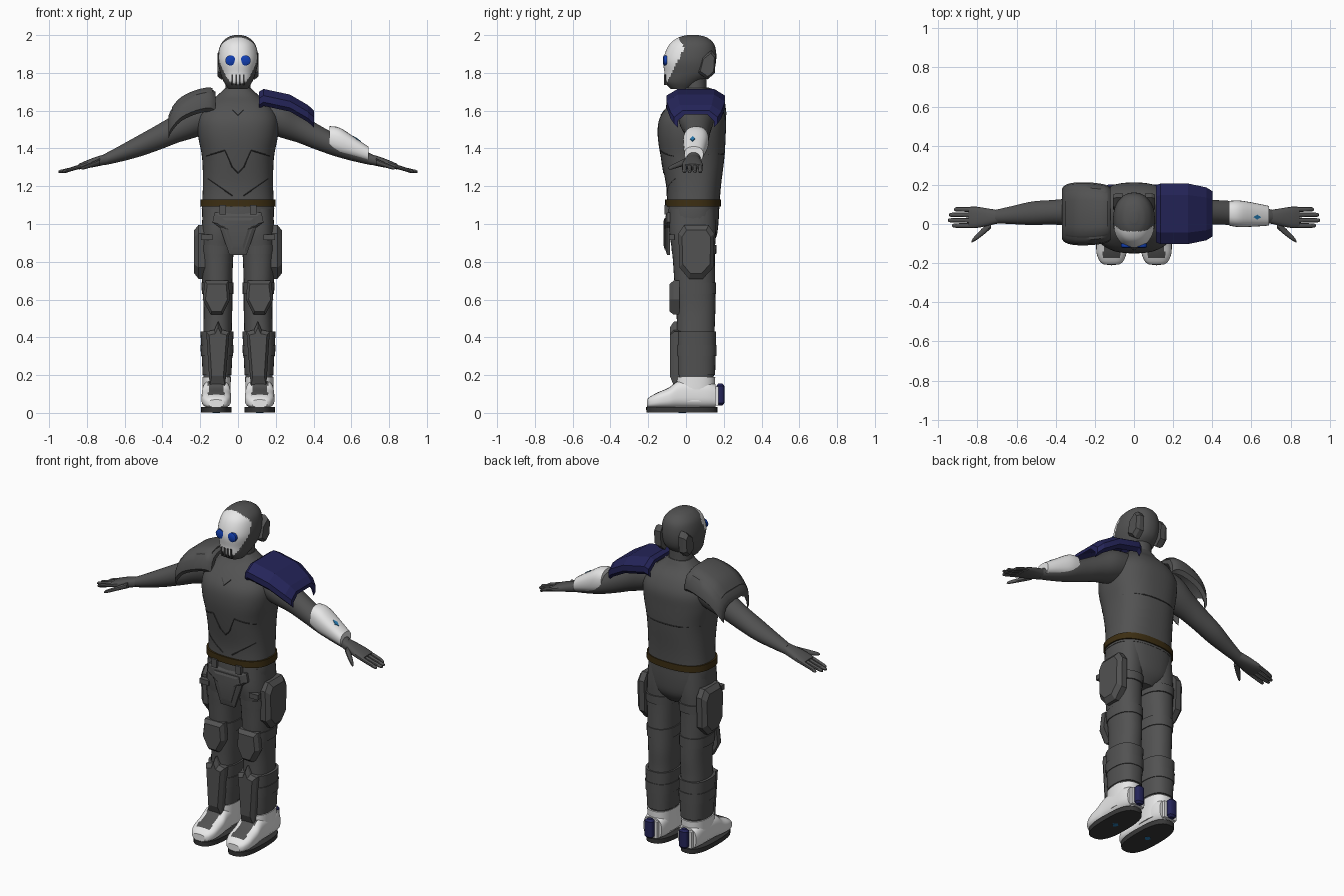
import bpy, bmesh, math
from mathutils import Vector
from mathutils.bvhtree import BVHTree

if "Cube" in bpy.data.objects:
    bpy.data.objects.remove(bpy.data.objects["Cube"], do_unlink=True)


def material(name, r, g, b):
    m = bpy.data.materials.new(name)
    m.use_nodes = True
    m.diffuse_color = (r, g, b, 1)
    m.node_tree.nodes["Principled BSDF"].inputs["Base Color"].default_value = (r, g, b, 1)
    return m


GREY = material("suit_grey", .085, .085, .085)
DARK = material("dark_grey", .04, .04, .04)
WHITE = material("white", .8, .8, .8)
NAVY = material("navy_blue", .018, .018, .1)
BROWN = material("belt_brown", .045, .027, .006)
EYE = material("eye_blue", .006, .05, .45)
MARK = material("marker_blue", .02, .2, .45)

SURFACES = {}


def make(name, rings, mats, rule=None, angle=35):
    """Skin a list of closed rings, cap both ends, smooth soft edges."""
    mats = mats if isinstance(mats, list) else [mats]
    bm = bmesh.new()
    rows = [[bm.verts.new(p) for p in ring] for ring in rings]
    n = len(rows[0])
    for a, b in zip(rows, rows[1:]):
        for i in range(n):
            j = (i + 1) % n
            bm.faces.new((a[i], a[j], b[j], b[i]))
    bm.faces.new(rows[0])
    bm.faces.new(rows[-1])
    bmesh.ops.recalc_face_normals(bm, faces=bm.faces)
    bm.normal_update()
    for f in bm.faces:
        f.smooth = True
        if rule and rule(f.calc_center_median(), f.normal):
            f.material_index = 1
    for e in bm.edges:
        e.smooth = e.calc_face_angle(0) < math.radians(angle)
    SURFACES[name] = BVHTree.FromBMesh(bm)
    mesh = bpy.data.meshes.new(name)
    bm.to_mesh(mesh)
    bm.free()
    for m in mats:
        mesh.materials.append(m)
    obj = bpy.data.objects.new(name, mesh)
    bpy.context.scene.collection.objects.link(obj)
    return obj


def spline(secs, k):
    """Catmull-Rom resampling of section tuples."""
    out = []
    for i in range(len(secs) - 1):
        a, b, c, d = [Vector(secs[max(0, min(len(secs) - 1, i + o))]) for o in (-1, 0, 1, 2)]
        for s in range(k):
            t = s / k
            out.append(b + (c - a) * t / 2 + (2 * a - 5 * b + 4 * c - d) * t * t / 2
                       + (3 * b - a - 3 * c + d) * t ** 3 / 2)
    return out + [Vector(secs[-1])]


AXES = {"X": ((0, 1, 0), (0, 0, 1)), "Y": ((1, 0, 0), (0, 0, 1)), "Z": ((1, 0, 0), (0, 1, 0))}


def loft(name, secs, mats, axis="Z", p=2, n=32, k=4, rule=None, side=1):
    """Sections are (x, y, z, radius, radius) with rounded-box outlines."""
    u, v = map(Vector, AXES[axis])
    rings = []
    for x, y, z, ra, rb in spline(secs, k):
        ring = []
        for i in range(n):
            t = 2 * math.pi * i / n
            c, s = math.cos(t), math.sin(t)
            ring.append(Vector((side * x, y, z))
                        + u * ra * math.copysign(abs(c) ** (2 / p), c)
                        + v * rb * math.copysign(abs(s) ** (2 / p), s))
        rings.append(ring)
    return make(name, rings, mats, rule)


def plate(name, outline, axis, base, depth, mat, side=1, inset=.8):
    """Chamfered armour plate; outline is in the plane across the axis."""
    cu = sum(q[0] for q in outline) / len(outline)
    cv = sum(q[1] for q in outline) / len(outline)
    rings = []
    for f, d in ((1, 0), (1, depth * .6), (inset, depth)):
        pts = [(cu + (a - cu) * f, cv + (b - cv) * f) for a, b in outline]
        if axis == "X":
            rings.append([(side * (base + d), a, b) for a, b in pts])
        else:
            rings.append([(side * a, base + d, b) for a, b in pts])
    return make(name, rings, mat, angle=20)


def box(name, x, y, z, w, d, h, mat):
    corners = [(x + i * w / 2, y + j * d / 2) for i, j in ((-1, -1), (1, -1), (1, 1), (-1, 1))]
    return make(name, [[(a, b, z + s * h / 2) for a, b in corners] for s in (-1, 1)], mat)


def pad(name, path, cross, mat, thick, angle):
    """Shoulder shell: stations (x, z, half width) swept with a drooping section."""
    rings = []
    for x, z, w in path:
        top = [(x, .052 + f * w, z + d) for f, d in cross]
        low = [(x, .052 + f * (w - thick), z + d - thick) for f, d in reversed(cross)]
        rings.append(top + low)
    return make(name, rings, mat, angle=angle)


def seam(name, pts, back=False, r=.003):
    """Thin raised line draped on the torso."""
    rings = []
    way = Vector((0, -1 if back else 1, 0))
    for q, w in zip(pts, pts[1:]):
        a, b = Vector((q[0], 0, q[1])), Vector((w[0], 0, w[1]))
        across = (b - a).cross(way).normalized() * r
        for i in range(9):
            hit = SURFACES["torso"].ray_cast(a.lerp(b, i / 8) - way, way)[0]
            if hit:
                rings.append([hit + across, hit + way * r, hit - across, hit - way * r])
    make(name, rings, DARK)


# Torso, neck, pelvis and belt
loft("torso", [(0, .038, 1.08, .192, .138), (0, .04, 1.2, .186, .145), (0, .035, 1.35, .19, .168),
               (0, .03, 1.47, .212, .18), (0, .035, 1.56, .212, .175), (0, .045, 1.63, .17, .135),
               (0, .05, 1.68, .11, .085), (0, .05, 1.72, .068, .062)], GREY, p=2.5, n=48)
loft("neck", [(0, .05, 1.66, .08, .07), (0, .05, 1.7, .066, .06), (0, .05, 1.8, .066, .06)], GREY)
loft("pelvis", [(0, .037, 1.12, .188, .138), (0, .035, 1.02, .188, .138), (0, .04, .93, .16, .12),
                (0, .04, .87, .07, .08)], GREY, p=2.5)
loft("belt", [(0, .037, 1.092, .2, .147), (0, .037, 1.13, .198, .147)], BROWN, p=2.5, n=48, k=1)
seam("back_seam", [(-.18, 1.37), (.18, 1.37)], back=True)
seam("collar_notch", [(-.03, 1.605), (0, 1.575), (.03, 1.605)])
for s in (1, -1):
    seam("chest_seam", [(s * .17, 1.36), (s * .07, 1.39), (s * .03, 1.3), (0, 1.27)])
    seam("belly_seam", [(s * .16, 1.24), (s * .03, 1.15)])

# Head with painted face
loft("head", [(0, -.025, 1.715, .05, .055), (0, -.015, 1.75, .074, .095), (0, .013, 1.8, .094, .127),
              (0, .02, 1.87, .107, .14), (0, .03, 1.945, .094, .122), (0, .035, 1.985, .06, .08),
              (0, .035, 2, .02, .03)], [GREY, WHITE], p=2.2, n=72, k=8,
     rule=lambda c, nrm: c.y < -.01 - .5 * abs(c.z - 1.93))


def face_y(x, z):
    return SURFACES["head"].ray_cast(Vector((x, -1, z)), Vector((0, 1, 0)))[0].y


for x in (-.03, -.01, .01, .03):
    box("mouth_slot", x, face_y(x, 1.76) + .003, 1.763, .009, .016, .055, DARK)
for s in (1, -1):
    y = face_y(.04, 1.865)
    loft("eye", [(.04, y + .012, 1.866, .027, .027), (.04, y - .004, 1.866, .027, .027),
                 (.04, y - .009, 1.866, .018, .018)], EYE, "Y", n=20, k=1, side=s)
    plate("ear_cover", [(.065, 1.8), (.085, 1.88), (.135, 1.92), (.158, 1.89), (.153, 1.8), (.115, 1.765)],
          "X", .06, .048, GREY, s)

# Arms and hands
for s in (1, -1):
    loft("arm", [(.13, .055, 1.58, .09, .09), (.23, .055, 1.555, .092, .098), (.32, .06, 1.51, .073, .08),
                 (.41, .06, 1.465, .063, .07), (.52, .055, 1.415, .06, .058), (.63, .045, 1.37, .045, .042),
                 (.71, .038, 1.34, .034, .029)], GREY, "X", side=s)
    loft("palm", [(.69, .037, 1.345, .033, .028), (.75, .035, 1.33, .045, .026),
                  (.81, .034, 1.313, .055, .02), (.845, .034, 1.303, .053, .014)], GREY, "X", p=2.5, n=20, side=s)
    for y, tip in ((.075, .92), (.047, .945), (.019, .95), (-.008, .93)):
        loft("finger", [(.82, y, 1.309, .013, .012), (.89, y, 1.288, .012, .011),
                        (tip - .008, y, 1.278, .01, .009), (tip, y, 1.276, .004, .004)],
             GREY, "X", n=10, k=2, side=s)
    loft("thumb", [(.73, .0, 1.33, .022, .018), (.78, -.045, 1.312, .019, .013),
                   (.82, -.08, 1.298, .011, .01), (.83, -.09, 1.295, .004, .004)],
         GREY, "X", n=12, k=3, side=s)

# Left forearm guard and marker
loft("left_forearm_guard", [(.485, .055, 1.452, .063, .066), (.54, .052, 1.437, .068, .072),
                            (.62, .047, 1.402, .06, .055), (.69, .042, 1.37, .05, .04)], WHITE, "X", p=2.4, n=24)
spots = [(.61, .035), (.63, .022), (.65, .035), (.63, .048)]
hits = [SURFACES["left_forearm_guard"].ray_cast(Vector((x, y, 3)), Vector((0, 0, -1)))[0] for x, y in spots]
make("forearm_marker", [[h + Vector((0, 0, d)) for h in hits] for d in (-.004, .004)], MARK)

# Shoulder pads
pad("left_shoulder_pad", [(.112, 1.7, .145), (.135, 1.715, .155), (.275, 1.685, .155), (.37, 1.63, .135),
                          (.402, 1.6, .115)],
    [(-1, -.07), (-1, -.035), (-.62, 0), (.62, 0), (1, -.035), (1, -.07)], NAVY, .02, 12)
curve = spline([(-.12, 1.7, .135), (-.15, 1.715, .15), (-.22, 1.702, .16), (-.3, 1.665, .16),
                (-.35, 1.61, .148), (-.367, 1.575, .13)], 3)
arch = [(-1, -.1), (-.96, -.05), (-.82, -.018), (-.5, 0), (.5, 0), (.82, -.018), (.96, -.05), (1, -.1)]
pad("right_shoulder_pad", curve, arch, GREY, .02, 35)
pad("right_shoulder_panel", [(x, z + .008, w * .85) for x, z, w in curve[2:-3]],
    [(f, d * .7) for f, d in arch], GREY, .015, 35)

# Legs, armour and boots
for s in (1, -1):
    loft("leg", [(.1, .035, 1.08, .085, .12), (.105, .035, .96, .088, .123), (.11, .04, .85, .086, .113),
                 (.11, .046, .7, .08, .108), (.106, .052, .56, .076, .104), (.108, .052, .45, .075, .1),
                 (.11, .052, .3, .076, .102), (.112, .048, .15, .07, .095)], GREY, p=2.3, side=s)
    loft("greave", [(.111, .052, .2, .076, .102), (.111, .052, .3, .081, .105),
                    (.111, .052, .43, .088, .108)], GREY, p=2.5, side=s)
    loft("calf_band", [(.111, .052, .3, .085, .109), (.111, .052, .36, .088, .11)], GREY, p=2.5, k=1, side=s)
    loft("knee_strap", [(.108, .05, .63, .083, .11), (.109, .048, .69, .085, .111)], GREY, p=2.3, k=1, side=s)
    loft("thigh_strap", [(.11, .043, .84, .09, .117), (.11, .042, .89, .092, .12)], GREY, p=2.3, k=1, side=s)
    plate("knee_guard", [(.05, .7), (.175, .7), (.187, .6), (.145, .52), (.082, .52), (.042, .6)],
          "Y", -.035, -.052, GREY, s)
    plate("shin_guard", [(.045, .43), (.085, .44), (.105, .485), (.125, .44), (.168, .43), (.15, .14), (.068, .14)],
          "Y", -.03, -.055, GREY, s, inset=.75)
    plate("thigh_case", [(-.04, .95), (-.01, .995), (.12, .995), (.15, .95), (.145, .77), (.09, .71),
                         (.015, .71), (-.035, .77)], "X", .175, .057, GREY, s)
    box("case_strap", s * .165, -.075, .93, .06, .03, .03, GREY)
    # Boot with grey tongue, sole, heel device
    tongue = lambda c, nrm: abs(abs(c.x) - .115) < .043 and nrm.z > .25 and -.17 < c.y < 0
    loft("boot_foot", [(.115, -.207, .05, .04, .02), (.115, -.19, .056, .06, .03), (.115, -.15, .066, .076, .042),
                       (.115, -.09, .079, .078, .055), (.115, -.03, .1, .075, .075),
                       (.115, .1, .1, .07, .075), (.115, .155, .09, .06, .062)],
         [WHITE, GREY], "Y", p=2.8, n=48, k=6, rule=tongue, side=s)
    loft("boot_ankle", [(.113, .035, .06, .072, .12), (.113, .045, .13, .074, .108), (.113, .05, .19, .075, .105)],
         WHITE, p=2.4, side=s)
    loft("sole", [(.115, -.022, .002, .08, .188), (.115, -.022, .03, .081, .189)], DARK, p=2.6, k=1, side=s)
    loft("sole_marker", [(.115, -.02, 0, .02, .02), (.115, -.02, .004, .02, .02)], MARK, p=1, n=4, k=1, side=s)
    box("heel_mount", s * .115, .15, .09, .085, .045, .1, WHITE)
    loft("heel_pod", [(.115, .182, .04, .015, .012), (.115, .182, .052, .027, .021),
                      (.115, .182, .143, .027, .021), (.115, .182, .155, .015, .012)],
         NAVY, p=3, n=16, k=1, side=s)

# Groin plate and its belt clips
groin = [(-.125, 1.06), (.125, 1.06), (.135, 1.01), (.095, .98), (.045, .835), (-.045, .835), (-.095, .98), (-.135, 1.01)]
plate("groin_plate", groin, "Y", -.085, -.024, GREY)
plate("groin_panel", [(a * .68, .95 + (b - .95) * .75) for a, b in groin], "Y", -.105, -.013, GREY)
for x in (-.08, .08):
    box("belt_clip", x, -.1, 1.075, .035, .03, .05, GREY)
